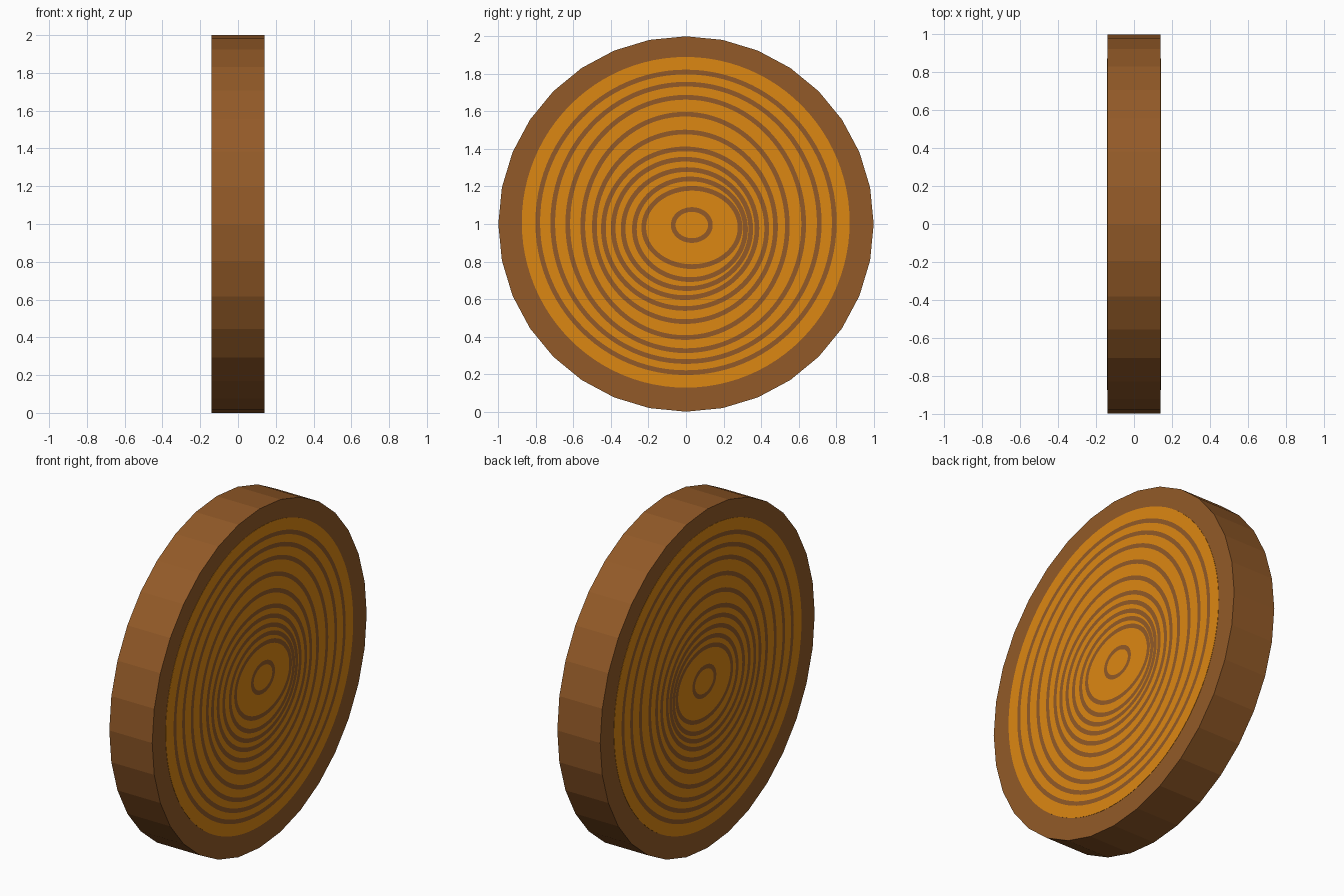
import bpy, bmesh, math

if "Cube" in bpy.data.objects:
    bpy.data.objects.remove(bpy.data.objects["Cube"])

HALF = 0.14      # half thickness along x
LIFT = 0.0015    # thickness of the painted face plates


def material(name, rgb):
    m = bpy.data.materials.new(name)
    m.diffuse_color = (*rgb, 1)
    m.use_nodes = True
    m.node_tree.nodes["Principled BSDF"].inputs["Base Color"].default_value = m.diffuse_color
    return m


bark = material("brown bark", (0.29, 0.102, 0.021))
wood = material("golden wood", (0.72, 0.243, 0.006))


def finish(bm, name, mats):
    bmesh.ops.recalc_face_normals(bm, faces=bm.faces)
    me = bpy.data.meshes.new(name)
    bm.to_mesh(me)
    bm.free()
    for m in mats:
        me.materials.append(m)
    ob = bpy.data.objects.new(name, me)
    bpy.context.collection.objects.link(ob)


def ellipse(bm, x, y0, y1, z0, z1, n=96):
    cy, cz, ry, rz = (y0 + y1) / 2, (z0 + z1) / 2, (y1 - y0) / 2, (z1 - z0) / 2
    return [bm.verts.new((x, cy + ry * math.cos(2 * math.pi * i / n),
                          cz + rz * math.sin(2 * math.pi * i / n))) for i in range(n)]


def bridge(bm, a, b, mat):
    for i in range(len(a)):
        j = (i + 1) % len(a)
        bm.faces.new((a[i], a[j], b[j], b[i])).material_index = mat


# 32-sided log slice
bm = bmesh.new()
left, right = (ellipse(bm, x, -1, 1, 0, 2, 32) for x in (-HALF, HALF))
bridge(bm, left, right, 0)
bm.faces.new(left)
bm.faces.new(right)
finish(bm, "log_slice", [bark])

# Growth rings, centre line extents: y min, y max, z min, z max
rings = [
    (-0.79, 0.79, 0.208, 1.81), (-0.71, 0.71, 0.267, 1.745),
    (-0.63, 0.627, 0.325, 1.675), (-0.55, 0.54, 0.395, 1.585),
    (-0.488, 0.477, 0.48, 1.49), (-0.44, 0.43, 0.55, 1.40),
    (-0.388, 0.378, 0.608, 1.345), (-0.335, 0.345, 0.656, 1.29),
    (-0.275, 0.317, 0.704, 1.24), (-0.225, 0.288, 0.773, 1.19),
    (-0.068, 0.13, 0.912, 1.077),
]
W = 0.0125  # half width of a ring

# Cut face on each side: alternating wood and ring bands, mirrored in x
for name, side in (("right_cut_face", 1), ("left_cut_face", -1)):
    bm = bmesh.new()
    x = side * (HALF + LIFT)
    edge = (-0.875, 0.872, 0.128, 1.89)
    base = ellipse(bm, side * HALF, *edge)
    loop = ellipse(bm, x, *edge)
    bridge(bm, base, loop, 0)
    for y0, y1, z0, z1 in rings:
        for mat, w in ((0, W), (1, -W)):
            inner = ellipse(bm, x, y0 - w, y1 + w, z0 - w, z1 + w)
            bridge(bm, loop, inner, mat)
            loop = inner
    bm.faces.new(loop)
    bmesh.ops.recalc_face_normals(bm, faces=bm.faces)
    finish(bm, name, [wood, bark])
